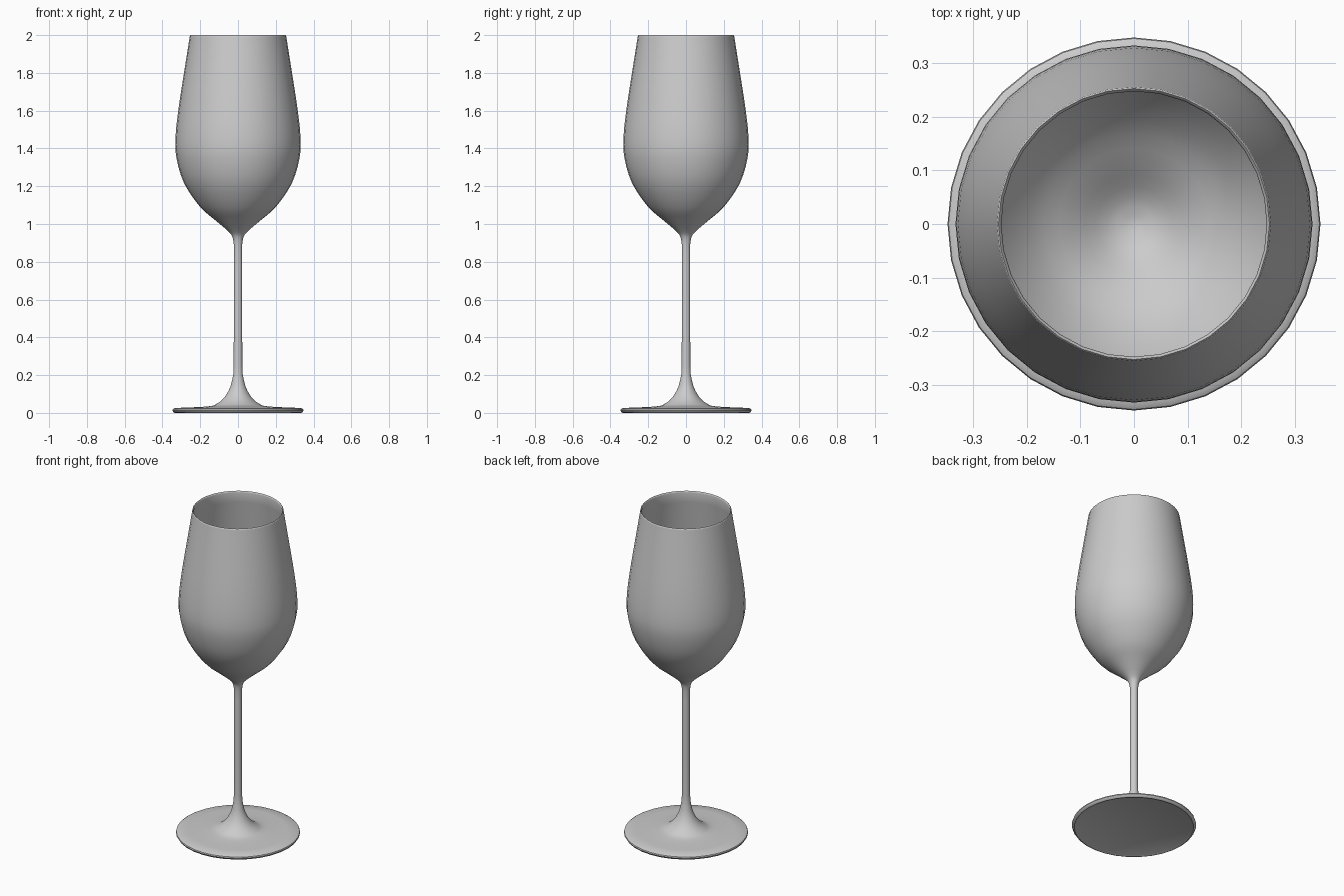
import bpy, bmesh, math
from mathutils import Vector

if "Cube" in bpy.data.objects:
    bpy.data.objects.remove(bpy.data.objects["Cube"])

SEGMENTS = 32


def smooth_curve(points, steps=3):
    """Catmull-Rom curve through (radius, height) points."""
    p = [Vector(q) for q in points]
    p = [2 * p[0] - p[1]] + p + [2 * p[-1] - p[-2]]
    out = []
    for a, b, c, d in zip(p, p[1:], p[2:], p[3:]):
        for i in range(steps):
            t = i / steps
            out.append(0.5 * (2 * b + (c - a) * t + (2 * a - 5 * b + 4 * c - d) * t * t
                              + (3 * b - a - 3 * c + d) * t ** 3))
    return out + [p[-2]]


def lathe(name, profile):
    """Revolve a profile that starts and ends on the z axis."""
    bm = bmesh.new()
    verts = [bm.verts.new((r, 0, z)) for r, z in profile]
    edges = [bm.edges.new(pair) for pair in zip(verts, verts[1:])]
    bmesh.ops.spin(bm, geom=verts + edges, cent=(0, 0, 0), axis=(0, 0, 1),
                   angle=math.tau, steps=SEGMENTS, use_duplicate=False)
    bmesh.ops.remove_doubles(bm, verts=bm.verts, dist=0.00005)
    bmesh.ops.recalc_face_normals(bm, faces=bm.faces)
    mesh = bpy.data.meshes.new(name)
    bm.to_mesh(mesh)
    bm.free()
    obj = bpy.data.objects.new(name, mesh)
    bpy.context.collection.objects.link(obj)
    bpy.ops.object.select_all(action='DESELECT')
    obj.select_set(True)
    bpy.context.view_layer.objects.active = obj
    bpy.ops.object.shade_smooth_by_angle(angle=math.radians(40))
    return obj


# Flat underside and rounded rim of the foot
foot = [(0, 0.004), (0.325, 0.004), (0.333, 0), (0.341, 0.003), (0.347, 0.013),
        (0.345, 0.02), (0.335, 0.026)]
# Foot top flaring up into the stem
flare = smooth_curve([(0.335, 0.026), (0.16, 0.034), (0.11, 0.05), (0.07, 0.085),
                      (0.04, 0.14), (0.025, 0.205)])
# Slim stem opening into the outer wall of the bowl
stem = [(0.023, 0.25), (0.022, 0.5), (0.022, 0.83)]
outer = smooth_curve([(0.022, 0.89), (0.029, 0.93), (0.05, 0.96), (0.12, 1.02),
                      (0.20, 1.09), (0.285, 1.215), (0.326, 1.35), (0.331, 1.46),
                      (0.315, 1.61), (0.286, 1.8), (0.256, 1.99)])
# Rounded lip, then the thin inner wall down to the bottom of the bowl
lip = [(0.255, 1.997), (0.252, 2.0), (0.249, 1.997)]
inner = smooth_curve([(0.247, 1.99), (0.277, 1.8), (0.306, 1.61), (0.322, 1.46),
                      (0.317, 1.35), (0.276, 1.22), (0.194, 1.1), (0.115, 1.035),
                      (0.05, 0.985), (0, 0.97)])

lathe("wine_glass", foot + flare[1:] + stem + outer + lip + inner)
